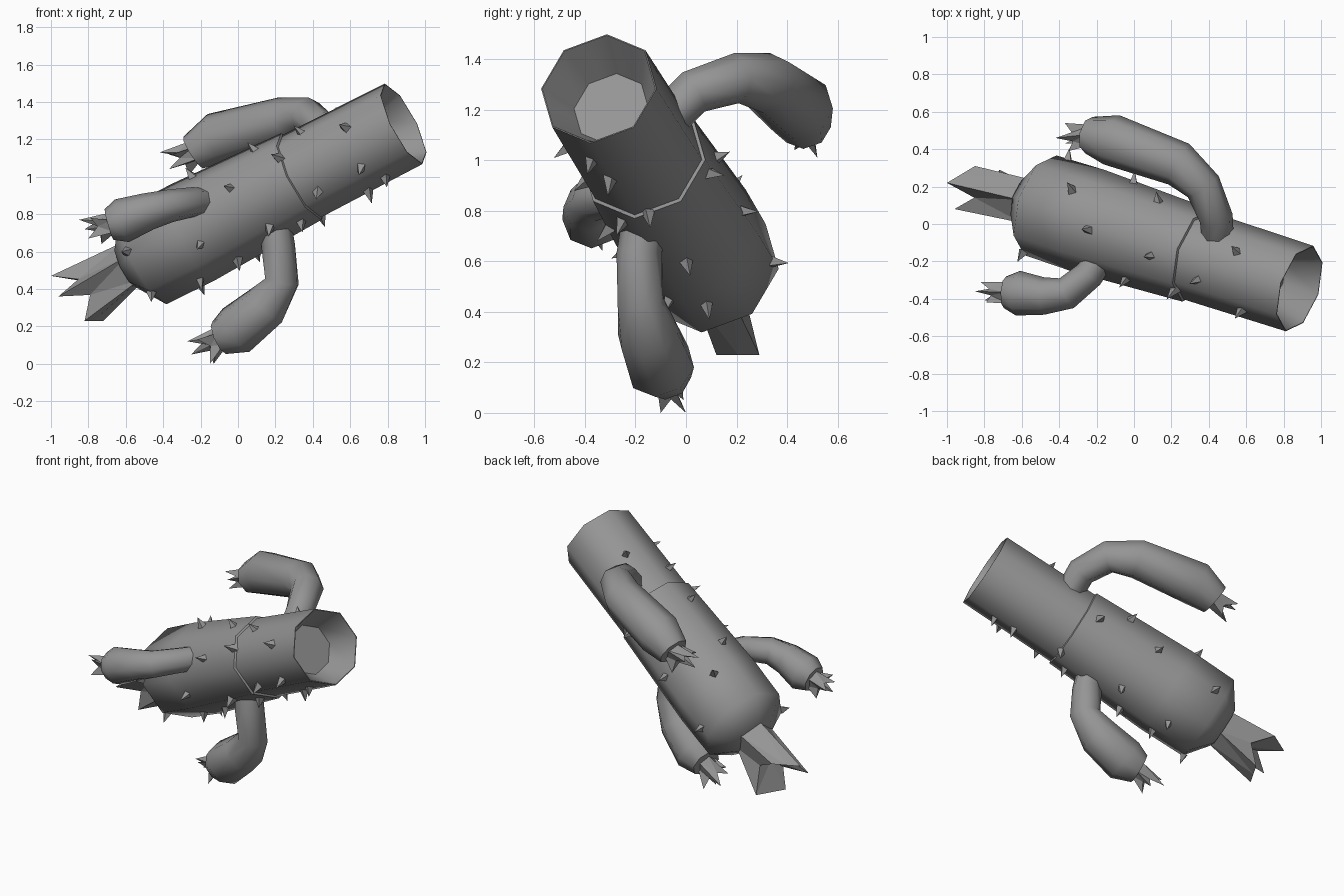
import bpy, bmesh, math, random
from mathutils import Vector
from mathutils.bvhtree import BVHTree

if "Cube" in bpy.data.objects:
    bpy.data.objects.remove(bpy.data.objects["Cube"])

random.seed(4)
wood = bpy.data.materials.new("grey_wood")
wood.diffuse_color = (0.3, 0.3, 0.3, 1)
wood.use_nodes = True
wood.node_tree.nodes["Principled BSDF"].inputs["Base Color"].default_value = wood.diffuse_color


def finish(name, bm, angle=60):
    """Turn a bmesh into a named object, smooth below the given angle."""
    bmesh.ops.recalc_face_normals(bm, faces=bm.faces)
    me = bpy.data.meshes.new(name)
    bm.to_mesh(me)
    bm.free()
    me.materials.append(wood)
    ob = bpy.data.objects.new(name, me)
    bpy.context.collection.objects.link(ob)
    bpy.ops.object.select_all(action='DESELECT')
    ob.select_set(True)
    bpy.context.view_layer.objects.active = ob
    if angle:
        bpy.ops.object.shade_smooth_by_angle(angle=math.radians(angle))
    return ob


def ring(bm, c, d, r, n, phase=0.0):
    """Regular ring of vertices around direction d."""
    d = d.normalized()
    u = Vector((0, 0, 1)) - d * d.z
    u = u.normalized() if u.length > 0.2 else Vector((0, 1, 0)).cross(d).normalized()
    v = d.cross(u)
    return [bm.verts.new(c + r * (math.cos(a) * u + math.sin(a) * v))
            for a in (2 * math.pi * i / n + phase for i in range(n))]


def bridge(bm, a, b):
    # align the start of b with a, so rings never twist
    n = len(a)
    s = min(range(n), key=lambda k: sum((a[i].co - b[(i + k) % n].co).length for i in range(n)))
    b = b[s:] + b[:s]
    for i in range(n):
        j = (i + 1) % n
        bm.faces.new((a[i], a[j], b[j], b[i]))
    return b


def loft(bm, sections, n):
    """Sections are (centre, direction, radius); both ends are capped."""
    rings = [ring(bm, *sections[0], n)]
    for s in sections[1:]:
        rings.append(bridge(bm, rings[-1], ring(bm, *s, n)))
    bm.faces.new(rings[0])
    bm.faces.new(rings[-1])


def flare(name, base, d, r, tips, notched=None, depth=0.36):
    """Flared stump: rim runs round the tips, with notches and a sunken middle."""
    bm = bmesh.new()
    tips = [Vector(t) for t in tips]
    n = len(tips)
    cen = sum(tips, Vector()) / n
    a = ring(bm, base, d, r, n)
    b = [bm.verts.new(t) for t in tips]
    # flip the base ring if the tips run the other way round
    area = sum(((tips[i] - cen).cross(tips[(i + 1) % n] - cen) for i in range(n)), Vector())
    if area.dot(d) < 0:
        a.reverse()
    s = min(range(n), key=lambda k: sum((a[(i + k) % n].co - tips[i]).length for i in range(n)))
    a = a[s:] + a[:s]
    hollow = bm.verts.new(cen.lerp(base, depth + 0.1))
    for i in range(n):
        j = (i + 1) % n
        mid = (tips[i] + tips[j]) / 2
        if notched is None or i in notched:
            mid = mid.lerp(base, depth)
        m = bm.verts.new(mid)
        for tri in ((a[i], m, b[i]), (a[i], a[j], m), (a[j], b[j], m),
                    (b[i], m, hollow), (m, b[j], hollow)):
            bm.faces.new(tri)
    bm.faces.new(a)
    finish(name, bm, 0)


# Hollow trunk: closed foot, outer profile, rim, then shallow inner bowl
foot = Vector((-0.5, 0.1, 0.57))
top = Vector((0.885, -0.345, 1.283))
axis = (top - foot).normalized()
profile = [(-0.11, 0.13), (0, 0.28), (0.3, 0.285), (0.98, 0.258), (0.985, 0.245),
           (1.62, 0.24), (1.62, 0.235), (1.44, 0.155)]
bm = bmesh.new()
loft(bm, [(foot + axis * t, axis, r) for t, r in profile], 8)
tree = BVHTree.FromBMesh(bm)
finish("trunk", bm, 57)


# Branches: bent tubes ending in a jagged flare
def branch(name, pts, radii, tips):
    pts = [Vector(p) for p in pts]
    secs = []
    for i, (p, r) in enumerate(zip(pts, radii)):
        a = pts[max(i - 1, 0)]
        b = pts[min(i + 1, len(pts) - 1)]
        secs.append((p, b - a, r))
    bm = bmesh.new()
    loft(bm, secs, 8)
    finish(name, bm)
    d = (pts[-1] - pts[-2]).normalized()
    flare(name + "_claws", pts[-1] - d * 0.02, d, 0.06, tips)


branch("left_branch",
       [(-0.15, -0.13, 0.86), (-0.24, -0.27, 0.865), (-0.36, -0.37, 0.845),
        (-0.48, -0.385, 0.815), (-0.62, -0.37, 0.765), (-0.69, -0.365, 0.745)],
       [0.075, 0.08, 0.088, 0.1, 0.12, 0.085],
       [(-0.85, -0.36, 0.77), (-0.82, -0.31, 0.72), (-0.73, -0.33, 0.64),
        (-0.80, -0.41, 0.67), (-0.79, -0.42, 0.78)])
branch("lower_branch",
       [(0.2, -0.17, 0.75), (0.215, -0.185, 0.63), (0.235, -0.18, 0.44),
        (0.15, -0.15, 0.31), (-0.01, -0.1, 0.18), (-0.1, -0.07, 0.14)],
       [0.085, 0.09, 0.095, 0.125, 0.138, 0.095],
       [(-0.27, -0.06, 0.12), (-0.25, -0.01, 0.05), (-0.13, 0.0, 0.0),
        (-0.15, -0.1, 0.0), (-0.22, -0.11, 0.13)])
branch("back_branch",
       [(0.45, -0.1, 1.14), (0.44, 0.03, 1.27), (0.37, 0.2, 1.325),
        (0.24, 0.32, 1.305), (-0.12, 0.45, 1.205), (-0.24, 0.475, 1.13)],
       [0.085, 0.09, 0.1, 0.122, 0.138, 0.1],
       [(-0.42, 0.46, 1.13), (-0.37, 0.54, 1.12), (-0.26, 0.52, 1.01),
        (-0.37, 0.43, 1.04), (-0.35, 0.39, 1.12)])

# Forked root at the closed end of the trunk
flare("root", foot - axis * 0.07, Vector((-0.85, 0.15, -0.45)).normalized(), 0.125,
      [(-1.0, 0.22, 0.47), (-0.96, 0.08, 0.36), (-0.82, 0.12, 0.23),
       (-0.72, 0.29, 0.23), (-0.85, 0.31, 0.48)], notched=(0, 1, 3), depth=0.3)

# Thorns: four-sided spikes set on the trunk surface along a casting direction
Y, Z = Vector((0, 1, 0)), Vector((0, 0, 1))
spots = [(Y, (-0.46, 0.38)), (Y, (-0.2, 0.45)), (Y, (0, 0.56)), (Y, (-0.2, 0.64)),
         (Y, (-0.04, 0.94)), (Y, (0.17, 0.73)), (Y, (0.34, 0.76)), (Y, (0.66, 1.05)),
         (Y, (0.43, 0.92)), (Y, (0.79, 1.0)), (Y, (0.22, 1.1)), (Y, (-0.59, 0.6)),
         (-Z, (-0.33, 0.18)), (-Z, (-0.24, -0.03)), (-Z, (0.13, 0.12)), (-Z, (0.09, -0.17)),
         (-Z, (0.34, -0.3)), (-Z, (0.55, -0.15)), (-Z, (0.58, -0.46)),
         (-Y, (-0.35, 0.6)), (-Y, (0, 0.8)), (-Y, (0.35, 0.95)),
         (Z, (-0.2, 0.08)), (Z, (0.1, 0.0)), (Z, (0.45, -0.15)), (Z, (0.7, -0.3))]
bm = bmesh.new()
for d, (p, q) in spots:
    start = Vector((p, 0, q)) if abs(d.y) > 0.5 else Vector((p, q, 0))
    hit = tree.ray_cast(start - d * 3, d)[0]
    if hit is None:
        continue
    out = hit - foot
    out = (out - axis * out.dot(axis)).normalized()
    base = ring(bm, hit - out * 0.01, out, random.uniform(0.028, 0.034), 4, random.random())
    tip = bm.verts.new(hit + out * random.uniform(0.055, 0.07) - axis * 0.015)
    for i in range(4):
        bm.faces.new((base[i], base[(i + 1) % 4], tip))
    bm.faces.new(base)
finish("thorns", bm, 0)
